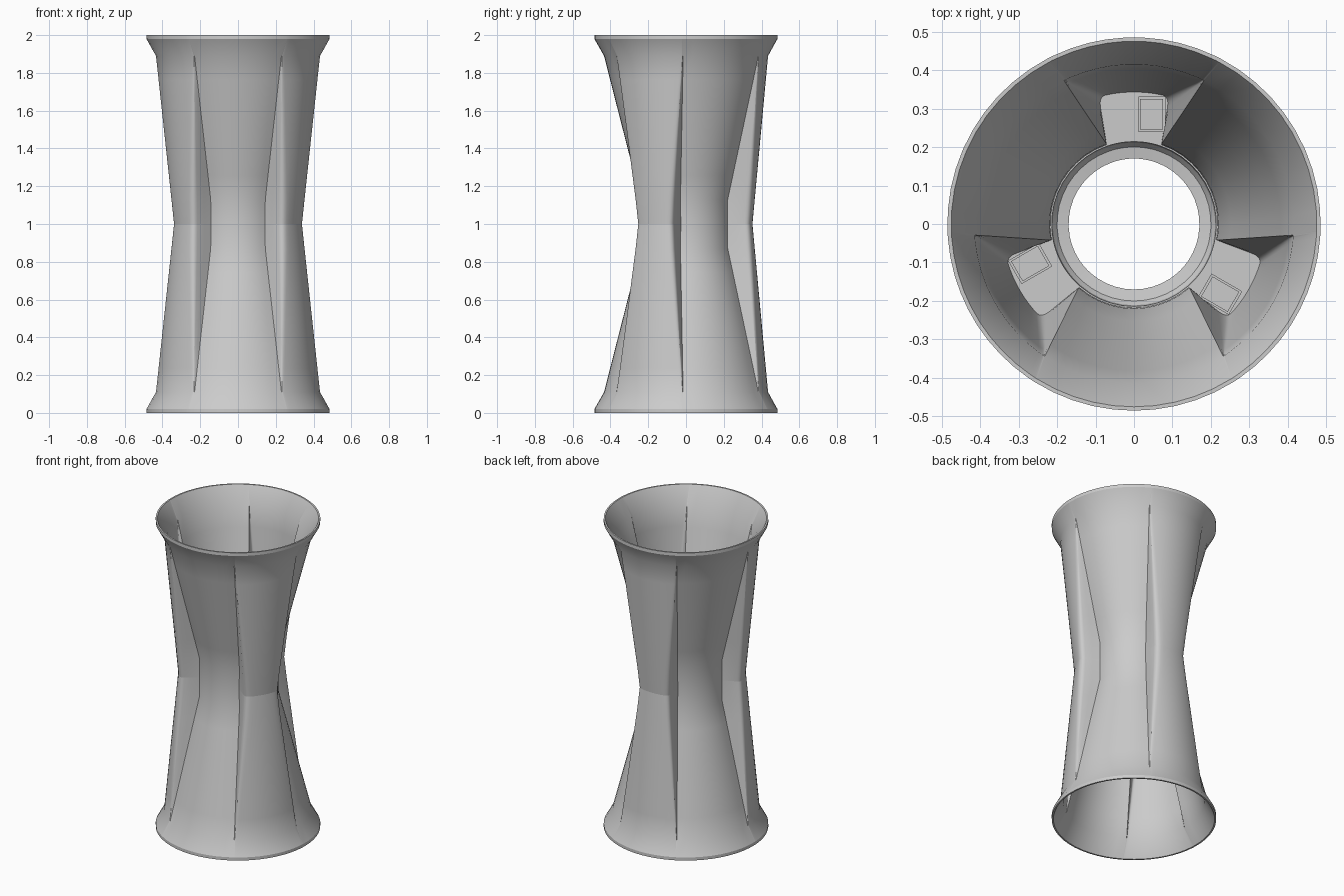
import bpy, bmesh, math
from mathutils import Vector

if "Cube" in bpy.data.objects:
    bpy.data.objects.remove(bpy.data.objects["Cube"])

LOBES = [90, 210, 330]


def pol(r, deg, z):
    a = math.radians(deg)
    return Vector((r * math.cos(a), r * math.sin(a), z))


def outline(z, rl, c, rf, f, d):
    """Three-lobed section: lobe radius/half angle, panel radius/half angle, crest rounding."""
    pts = []
    for m in LOBES:
        def side(s):
            p0, p1 = pol(rl, m + s * (c - d), z), pol(rl, m + s * c, z)
            foot = pol(rf, m + s * f, z)
            p2 = p1.lerp(foot, 0.22)
            out = [p0.lerp(p1, t).lerp(p1.lerp(p2, t), t) for t in (0, .25, .5, .75, 1)]
            return out + [p1.lerp(foot, 0.6), foot]
        pts += reversed(side(-1))
        pts += [pol(rl, m + (c - d) * (-1 + 2 * i / 9), z) for i in range(1, 9)]
        pts += side(1)
        g = 60 - f
        pts += [pol(rf, m + 60 + g * (-1 + 2 * i / 10), z) for i in range(1, 10)]
    return pts


def circle(ref, r, z):
    return [Vector((p.x, p.y, 0)).normalized() * r + Vector((0, 0, z)) for p in ref]


def lerp_rings(a, b, n):
    return [[p.lerp(q, i / n) for p, q in zip(a, b)] for i in range(1, n + 1)]


def box(name, x0, x1, y0, y1, z0, z1, parts):
    """Three copies of a block, one at each lobe."""
    bm = bmesh.new()
    for m in LOBES:
        vs = []
        for z in (z0, z1):
            for x, y in ((x0, y0), (x1, y0), (x1, y1), (x0, y1)):
                a = math.radians(m - 90)
                vs.append(bm.verts.new((x * math.cos(a) - y * math.sin(a),
                                        x * math.sin(a) + y * math.cos(a), z)))
        for q in ((3, 2, 1, 0), (4, 5, 6, 7), (0, 1, 5, 4), (1, 2, 6, 5), (2, 3, 7, 6), (3, 0, 4, 7)):
            bm.faces.new([vs[i] for i in q])
    me = bpy.data.meshes.new(name)
    bm.to_mesh(me)
    bm.free()
    ob = bpy.data.objects.new(name, me)
    bpy.context.collection.objects.link(ob)
    parts.append(ob)
    return ob


# Section rings (local z = 0 is the waist joint)
o0 = outline(0, .352, 18, .240, 23.5, 5)
o1 = outline(.13, .364, 19.5, .240, 23, 5)
o2 = outline(.89, .435, 27.5, .434, 28, 2)
i2 = outline(.89, .415, 25.6, .414, 26, 2)
i1 = outline(.13, .346, 16, .220, 19, 3)
i0 = outline(.10, .343, 15.5, .218, 19, 3)

# Outer wall, rim, inner wall, floor, centre hole
rings = [o0, o1] + lerp_rings(o1, o2, 6)
rings += [circle(o2, .485, .98), circle(o2, .485, 1.0), circle(o2, .475, 1.0)]
rings += [i2] + lerp_rings(i2, i1, 6) + [i0]
rings += [circle(i0, r, z) for r, z in ((.214, .10), (.211, .055), (.20, .04), (.17, .035), (.17, 0))]

bm = bmesh.new()
vr = [[bm.verts.new(p) for p in ring] for ring in rings]
n = len(o0)
for k in range(len(vr)):
    a, b = vr[k], vr[(k + 1) % len(vr)]
    for i in range(n):
        j = (i + 1) % n
        bm.faces.new((a[i], a[j], b[j], b[i]))
bmesh.ops.recalc_face_normals(bm, faces=bm.faces)
me = bpy.data.meshes.new("upper_cup")
bm.to_mesh(me)
bm.free()
upper = bpy.data.objects.new("upper_cup", me)
bpy.context.collection.objects.link(upper)

# Slots cut through the pocket floors
cutter = box("slot_cutter", .012, .08, .24, .33, -.05, .12, [])
mod = upper.modifiers.new("slots", 'BOOLEAN')
mod.operation, mod.solver, mod.object = 'DIFFERENCE', 'EXACT', cutter
bpy.context.view_layer.objects.active = upper
upper.select_set(True)
bpy.ops.object.modifier_apply(modifier="slots")
bpy.data.objects.remove(cutter)
bpy.ops.object.shade_smooth_by_angle(angle=math.radians(28))

# Pegs that reach into the other half's slots
pegs = []
box("upper_pegs", -.076, -.016, .245, .325, -.07, .02, pegs)

# Place upper half and turn a copy over for the lower half
for ob in [upper] + pegs:
    ob.location.z = 1
    low = bpy.data.objects.new(ob.name.replace("upper", "lower"), ob.data)
    low.location.z = 1
    low.rotation_euler = (0, math.pi, 0)
    bpy.context.collection.objects.link(low)
